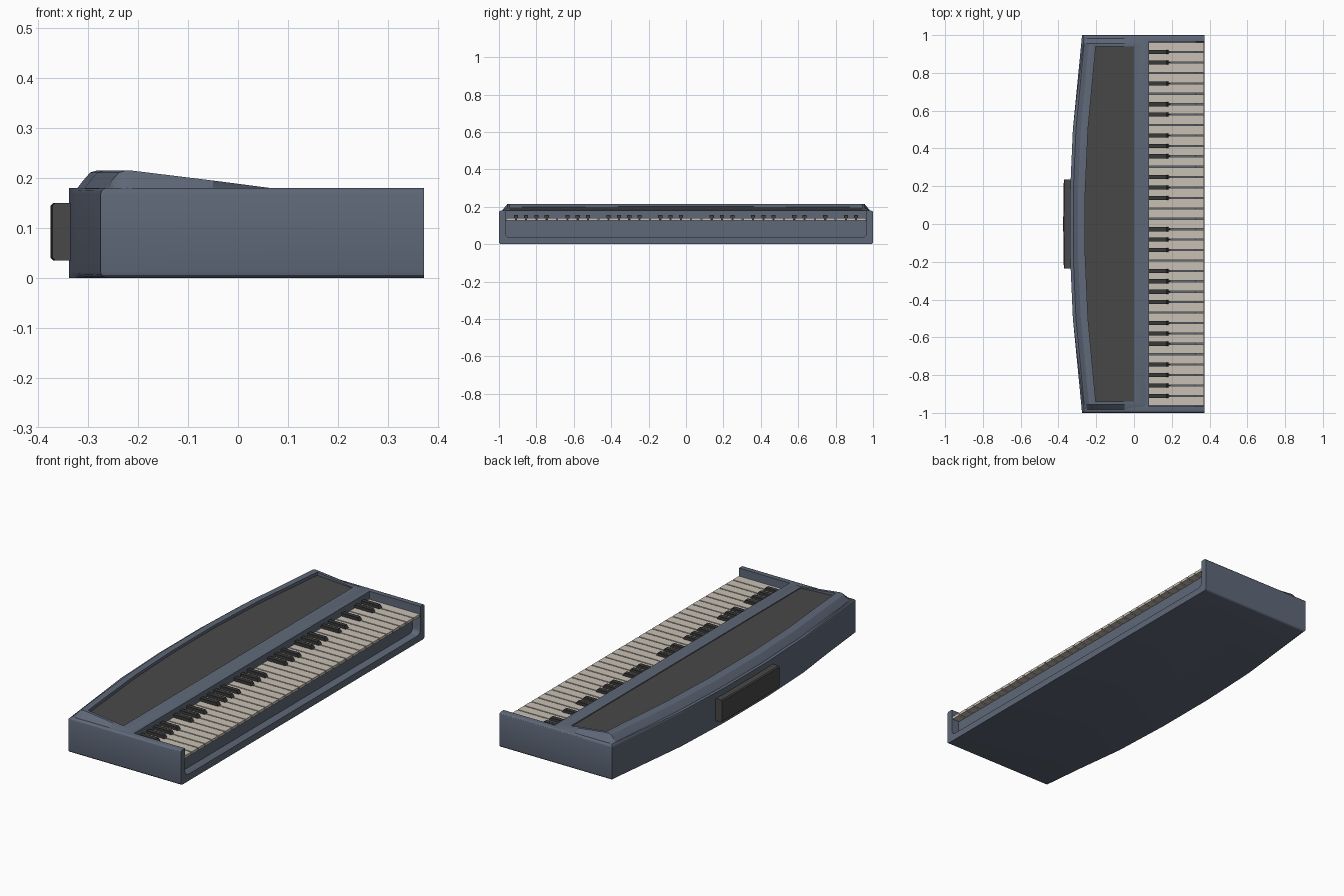
import bpy, bmesh
from math import radians

if "Cube" in bpy.data.objects:
    bpy.data.objects.remove(bpy.data.objects["Cube"])


def material(name, rgb):
    m = bpy.data.materials.new(name)
    m.diffuse_color = (*rgb, 1)
    m.use_nodes = True
    m.node_tree.nodes["Principled BSDF"].inputs["Base Color"].default_value = m.diffuse_color
    return m


BLUE = material("slate_blue", (0.115, 0.14, 0.19))
DARK = material("charcoal", (0.065, 0.065, 0.065))
IVORY = material("ivory", (0.58, 0.53, 0.46))
BLACK = material("black", (0.04, 0.04, 0.04))


def finish(name, bm, mat, smooth=False):
    bmesh.ops.recalc_face_normals(bm, faces=bm.faces)
    me = bpy.data.meshes.new(name)
    bm.to_mesh(me)
    bm.free()
    ob = bpy.data.objects.new(name, me)
    bpy.context.collection.objects.link(ob)
    me.materials.append(mat)
    if smooth:
        activate(ob)
        bpy.ops.object.shade_smooth_by_angle(angle=radians(30))
    return ob


def activate(ob):
    bpy.ops.object.select_all(action='DESELECT')
    ob.select_set(True)
    bpy.context.view_layer.objects.active = ob


def loft(bm, rings):
    """Skin closed rings of equal length and cap both ends."""
    vr = [[bm.verts.new(p) for p in r] for r in rings]
    n = len(vr[0])
    for a, b in zip(vr, vr[1:]):
        for i in range(n):
            j = (i + 1) % n
            bm.faces.new((a[i], a[j], b[j], b[i]))
    bm.faces.new(vr[0])
    bm.faces.new(vr[-1][::-1])


def box(bm, x0, x1, y0, y1, z0, z1, slope=0):
    """Box whose +x end can lean back by slope at the top."""
    loft(bm, [[(x0, y, z0), (x1, y, z0), (x1 - slope, y, z1), (x0, y, z1)] for y in (y0, y1)])


def cut(ob, cutter):
    cutter.hide_render = True
    mod = ob.modifiers.new("cut", 'BOOLEAN')
    mod.operation, mod.solver, mod.object = 'DIFFERENCE', 'EXACT', cutter
    activate(ob)
    bpy.ops.object.modifier_apply(modifier=mod.name)
    bpy.data.objects.remove(cutter)


def back(y):
    """Bowed rear edge of the case."""
    return -0.34 + 0.065 * y * y


HALF = (0.17, 0.5)


def stations(*ends):
    pos = list(HALF) + list(ends)
    return [-y for y in reversed(pos)] + pos


# Case: bowed outline with rounded top and bottom edges
bm = bmesh.new()
outline = [(back(y), y) for y in stations(1.0)] + [(0.372, 1.0), (0.372, -1.0)]
loft(bm, [[(x, y, z) for x, y in outline] for z in (0, 0.18)])
edges = [e for e in bm.edges
         if abs(e.verts[0].co.z - e.verts[1].co.z) < 1e-4
         and not all(v.co.x > 0.37 for v in e.verts)]
bmesh.ops.bevel(bm, geom=edges, offset=0.012, segments=3, profile=0.5, affect='EDGES')
case = finish("case", bm, BLUE)

# Key well cut through the front, rounded lower corners
bm = bmesh.new()
box(bm, 0.08, 0.45, -0.965, 0.965, 0.035, 0.3)
edges = [e for e in bm.edges if all(v.co.z < 0.1 for v in e.verts)
         and abs(e.verts[0].co.y - e.verts[1].co.y) < 1e-4]
bmesh.ops.bevel(bm, geom=edges, offset=0.025, segments=4, profile=0.5, affect='EDGES')
cut(case, finish("well_cutter", bm, BLUE))
activate(case)
bpy.ops.object.shade_smooth_by_angle(angle=radians(30))

# Raised control housing with sloping front and chamfered ends
def housing_ring(y, flat=False):
    b = back(y)
    top = [(b + 0.015, 0.178), (b + 0.028, 0.195), (b + 0.042, 0.211), (b + 0.055, 0.215),
           (-0.213, 0.215), (-0.05, 0.195), (0.05, 0.182), (0.07, 0.1795)]
    if flat:
        top = [(x, 0.178) for x, z in top]
    return [(x, y, z) for x, z in top] + [(0.07, y, 0.17), (b + 0.015, y, 0.17)]


bm = bmesh.new()
ys = stations(0.955)
loft(bm, [housing_ring(-0.985, True)] + [housing_ring(y) for y in ys] + [housing_ring(0.985, True)])
housing = finish("control_housing", bm, BLUE)


# Recessed control panel, tilted towards the player
def panel_z(x):
    return 0.184 - 0.065 * x


def panel_solid(drop, top):
    bm = bmesh.new()
    pts = [(back(y) + 0.08, y) for y in stations(0.94)] + [(0, 0.94), (0, -0.94)]
    low = [(x, y, panel_z(x) - drop) for x, y in pts]
    high = [(x, y, panel_z(x) + top) for x, y in pts]
    loft(bm, [low, high])
    return bm


cut(housing, finish("panel_cutter", panel_solid(0.002, 0.1), BLUE))
activate(housing)
bpy.ops.object.shade_smooth_by_angle(angle=radians(20))
finish("control_panel", panel_solid(0.003, 0), DARK)

# Key bed, set back below the key fronts
bm = bmesh.new()
box(bm, 0.075, 0.328, -0.966, 0.966, 0.03, 0.127)
finish("key_bed", bm, BLUE)

# White keys
COUNT, EDGE = 35, 0.965
pitch = 2 * EDGE / COUNT
bm = bmesh.new()
for i in range(COUNT):
    y = EDGE - i * pitch
    box(bm, 0.078, 0.37, y - pitch + 0.003, y - 0.003, 0.126, 0.14)
finish("white_keys", bm, IVORY)

# Black keys, sitting over the gaps in groups of two and three
bm = bmesh.new()
for i in (1, 2, 4, 6, 7, 9, 10, 11, 13, 14, 15, 18, 19, 20, 22, 23, 24, 25,
          27, 28, 29, 31, 32, 33, 34):
    y = EDGE - i * pitch
    box(bm, 0.078, 0.19, y - 0.011, y + 0.011, 0.13, 0.156, 0.017)
finish("black_keys", bm, BLACK)

# Rear connector plate following the bow
bm = bmesh.new()
rings = []
for y in (-0.235, -0.17, 0, 0.17, 0.235):
    x = back(y) - 0.035
    rings.append([(x, y, 0.04), (x + 0.005, y, 0.035), (x + 0.05, y, 0.035),
                  (x + 0.05, y, 0.15), (x + 0.005, y, 0.15), (x, y, 0.145)])
loft(bm, rings)
finish("rear_plate", bm, DARK)
